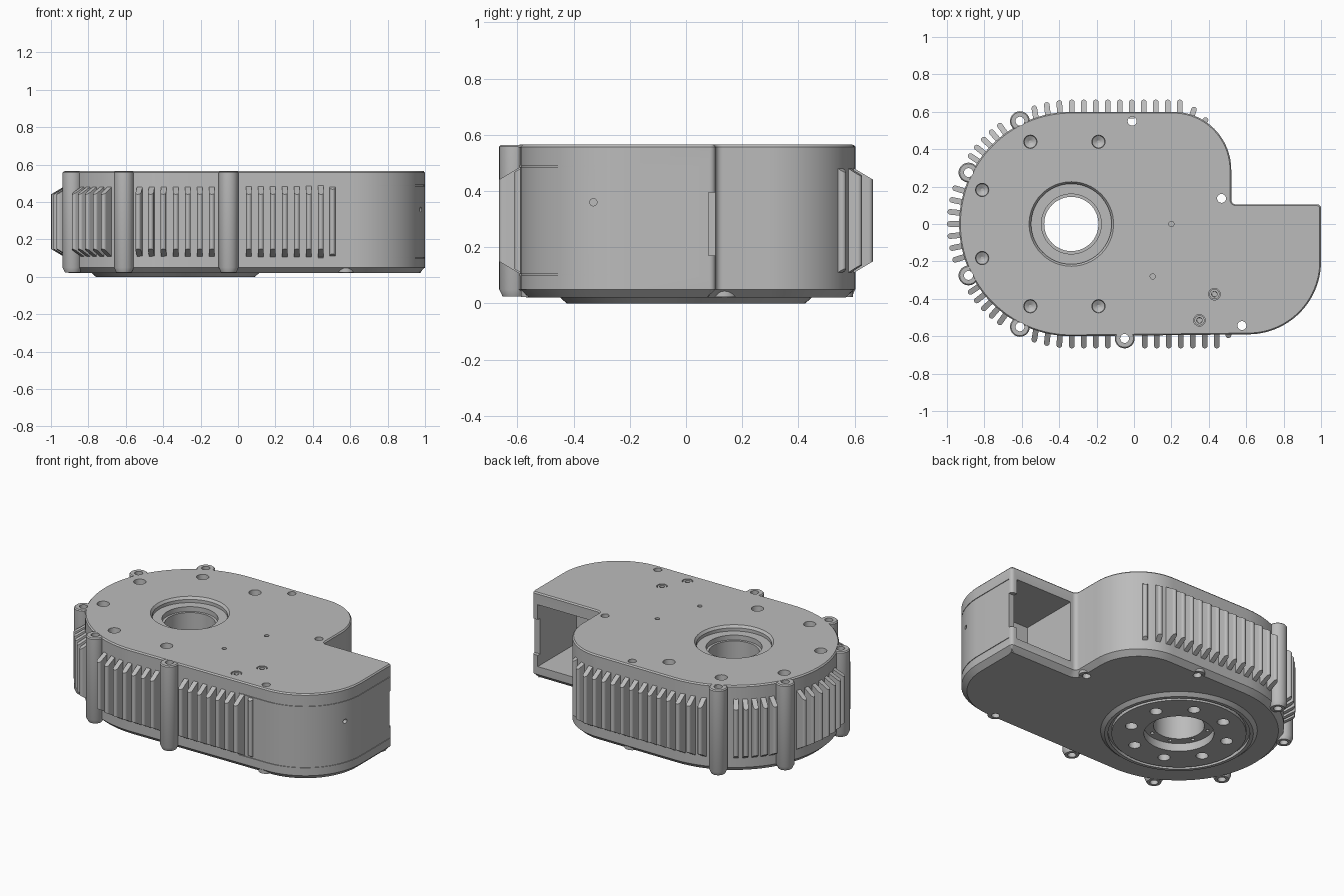
import bpy, bmesh
from math import sin, cos, radians, atan2, degrees, sqrt
from mathutils import Vector

if "Cube" in bpy.data.objects:
    bpy.data.objects.remove(bpy.data.objects["Cube"])

grey = bpy.data.materials.new("metal_grey")
grey.use_nodes = True
GREY = (0.5, 0.5, 0.5, 1)
grey.diffuse_color = GREY
grey.node_tree.nodes["Principled BSDF"].inputs["Base Color"].default_value = GREY

CX = -0.335          # axis of the main bore
TOP = 0.565


def arc(cx, cy, r, a0, a1, n):
    angles = [radians(a0 + (a1 - a0) * i / n) for i in range(n + 1)]
    return [Vector((cx + r * cos(a), cy + r * sin(a))) for a in angles]


def circle(cx, cy, r, n=32):
    return arc(cx, cy, r, 0, 360, n)[:-1]


def inset(path, d, closed=True):
    """Move a counter-clockwise path inward by d."""
    out, n = [], len(path)
    for i, p in enumerate(path):
        a = path[i - 1] if closed or i else p
        b = path[(i + 1) % n] if closed or i < n - 1 else p
        t1 = (p - a if p != a else b - p).normalized()
        t2 = (b - p if p != b else p - a).normalized()
        m = Vector((-t1.y - t2.y, t1.x + t2.x)).normalized()
        out.append(p + m * d / max(0.5, m.dot(Vector((-t1.y, t1.x)))))
    return out


def loft(bm, rings):
    """Closed solid through rings of 3D points."""
    loops = [[bm.verts.new(p) for p in ring] for ring in rings]
    n = len(loops[0])
    for a, b in zip(loops, loops[1:]):
        for i in range(n):
            j = (i + 1) % n
            bm.faces.new((a[i], a[j], b[j], b[i]))
    bm.faces.new(loops[0][::-1])
    bm.faces.new(loops[-1])


def prism(bm, path, levels):
    """Stack of (height, inset) levels over one outline."""
    loft(bm, [[(p.x, p.y, z) for p in (inset(path, d) if d else path)] for z, d in levels])


def cylinder(bm, x, y, r, z0, z1, n=32):
    prism(bm, circle(x, y, r, n), [(z0, 0), (z1, 0)])


def box(bm, x0, x1, y0, y1, z0, z1):
    prism(bm, [Vector(c) for c in ((x0, y0), (x1, y0), (x1, y1), (x0, y1))], [(z0, 0), (z1, 0)])


def make(name, bm):
    bmesh.ops.recalc_face_normals(bm, faces=bm.faces)
    mesh = bpy.data.meshes.new(name)
    bm.to_mesh(mesh)
    bm.free()
    mesh.materials.append(grey)
    ob = bpy.data.objects.new(name, mesh)
    bpy.context.collection.objects.link(ob)
    return ob


def smooth(ob):
    bpy.ops.object.select_all(action='DESELECT')
    ob.select_set(True)
    bpy.context.view_layer.objects.active = ob
    bpy.ops.object.shade_smooth_by_angle(angle=radians(30))


def combine(ob, bm, operation='DIFFERENCE'):
    tool = make("cutter", bm)
    tool.hide_render = True
    mod = ob.modifiers.new("cut", 'BOOLEAN')
    mod.operation, mod.object, mod.solver = operation, tool, 'EXACT'
    bpy.ops.object.select_all(action='DESELECT')
    bpy.context.view_layer.objects.active = ob
    ob.select_set(True)
    bpy.ops.object.modifier_apply(modifier=mod.name)
    bpy.data.objects.remove(tool)


# Housing: rounded gearbox with a motor arm on its left
arm = arc(0.61, -0.2, 0.39, -90, 0, 24) + arc(0.98, 0.085, 0.02, 0, 90, 4)
outline = (arm + arc(0.545, 0.13, 0.025, 270, 180, 6)
           + arc(0.21, 0.29, 0.31, 0, 90, 20) + arc(CX, 0, 0.6, 90, 270, 64))
bm = bmesh.new()
prism(bm, outline, [(0.02, 0.032), (0.05, 0), (TOP - 0.008, 0), (TOP, 0.007)])
housing = make("housing", bm)

# Screw bosses on the rim, and short pads under the inner screws
rim_screws = [(-0.61, 0.55), (-0.885, 0.275), (-0.885, -0.275), (-0.61, -0.55), (-0.05, -0.612)]
inner_screws = [(-0.01, 0.55), (0.468, 0.137), (0.577, -0.543)]
bm = bmesh.new()
for x, y in rim_screws:
    prism(bm, circle(x, y, 0.053), [(0.024, 0.012), (0.05, 0), (TOP - 0.007, 0), (TOP - 0.001, 0.006)])
for x, y in inner_screws:
    cylinder(bm, x, y, 0.045, 0.023, 0.07)
combine(housing, bm, 'UNION')

# Output flange underneath
bm = bmesh.new()
prism(bm, circle(CX, 0, 0.45, 72), [(0, 0.025), (0.022, 0), (0.06, 0)])
combine(housing, bm, 'UNION')

# Main bore with stepped seats at both ends
bm = bmesh.new()
loft(bm, [[(p.x, p.y, z) for p in circle(CX, 0, r, 64)] for r, z in (
    (0.2, -0.05), (0.2, 0.05), (0.145, 0.05), (0.145, 0.5), (0.16, 0.5),
    (0.16, 0.53), (0.215, 0.53), (0.215, 0.55), (0.226, TOP), (0.226, 0.6))])
combine(housing, bm)

# Round groove in the flange
bm = bmesh.new()
groove = [[(CX + r * cos(a), r * sin(a), z) for r, z in
           ((0.385, -0.02), (0.405, -0.02), (0.405, 0.02), (0.385, 0.02))]
          for a in (radians(5 * i) for i in range(72))]
rings = [[bm.verts.new(p) for p in ring] for ring in groove]
for i, ring in enumerate(rings):
    nxt = rings[(i + 1) % len(rings)]
    for k in range(4):
        bm.faces.new((ring[k], ring[k - 1], nxt[k - 1], nxt[k]))
combine(housing, bm)

# Through holes, lid dimples, flange bolt circle and small ports
bm = bmesh.new()
for x, y in rim_screws + inner_screws:
    cylinder(bm, x, y, 0.024, -0.1, 0.7, 20)
for i in range(1, 7):
    a = radians(22.5 + 45 * i)
    x, y = -0.372 + 0.476 * cos(a), 0.476 * sin(a)
    prism(bm, circle(x, y, 0.038, 24), [(0.515, 0.03), (0.53, 0.005), (0.6, 0)])
for i in range(8):
    a = radians(22.5 + 45 * i)
    cylinder(bm, CX + 0.285 * cos(a), 0.285 * sin(a), 0.035, -0.05, 0.06, 24)
    cylinder(bm, CX + 0.172 * cos(a), 0.172 * sin(a), 0.011, 0.03, 0.09, 12)
for x, y in ((0.2, 0), (0.1, -0.28)):
    cylinder(bm, x, y, 0.014, 0.5, 0.6, 16)
combine(housing, bm)

# Arm cavity, opening in the back, with a notch in the end wall
bm = bmesh.new()
box(bm, 0.56, 0.96, -0.28, 0.2, 0.1, 0.49)
combine(housing, bm)
bm = bmesh.new()
box(bm, 0.94, 1.1, 0.08, 0.2, 0.17, 0.395)
combine(housing, bm)

# Seam grooves around the arm, and the side port
bm = bmesh.new()
seam = [Vector((0.42, -0.59))] + arm[:25] + [Vector((1.0, 0.08))]
seam = [Vector((p.x, min(p.y, 0.08))) for p in seam]
seam[0].y = arm[0].y
strip = inset(seam, -0.03, False) + inset(seam, 0.004, False)[::-1]
for z in (0.102, 0.488):
    prism(bm, strip, [(z - 0.002, 0), (z + 0.002, 0)])
port = [[(x, -0.33 + 0.013 * cos(a), 0.36 + 0.013 * sin(a)) for a in
         (radians(22.5 * i) for i in range(16))] for x in (0.93, 1.1)]
loft(bm, port)
combine(housing, bm)
smooth(housing)

# Recessed plugs on the lid
bm = bmesh.new()
for x, y in ((0.43, -0.375), (0.35, -0.515)):
    cylinder(bm, x, y, 0.031, 0.54, 0.6, 24)
combine(housing, bm)
bm = bmesh.new()
for x, y in ((0.43, -0.375), (0.35, -0.515)):
    prism(bm, circle(x, y, 0.027, 24), [(0.53, 0), (TOP - 0.003, 0), (TOP - 0.003, 0.012), (0.545, 0.013)])
smooth(make("lid_plugs", bm))
smooth(housing)


# Cooling fins: rounded blades with sloped ends
def fin(bm, x, y, angle, length=0.065):
    a, w = radians(angle), 0.015
    plan = [Vector((-0.035, -w)), *arc(length - w, 0, w, -90, 90, 8), Vector((-0.035, w))]

    def place(lo):
        return [(x + p.x * cos(a) - p.y * sin(a), y + p.x * sin(a) + p.y * cos(a),
                 0.11 + 0.6 * p.x if lo else 0.48 - 0.6 * p.x) for p in plan]
    loft(bm, [place(True), place(False)])


def straight_fin(bm, x, side):
    dx = min(0, x - CX)
    y = sqrt(0.6 ** 2 - dx ** 2)
    fin(bm, x, side * y, side * (90 + 0.5 * (degrees(atan2(y, dx)) - 90)))


bm = bmesh.new()
for i in range(13):
    straight_fin(bm, -0.525 + 0.0642 * i, 1)
for i in range(7):
    straight_fin(bm, -0.525 + 0.0642 * i, -1)
    straight_fin(bm, 0.058 + 0.0642 * i, -1)
fin(bm, 0.505, -0.59, -90, 0.02)
for angle, length in ((71, 0.045), (57, 0.022)):
    a = radians(angle)
    fin(bm, 0.21 + 0.31 * cos(a), 0.29 + 0.31 * sin(a), angle, length)
for angle in [180 + 5.7 * i for i in range(-3, 4)] + [s * (126 + 5 * i) for i in range(5) for s in (1, -1)]:
    a = radians(angle)
    fin(bm, CX + 0.6 * cos(a), 0.6 * sin(a), angle)
smooth(make("cooling_fins", bm))
